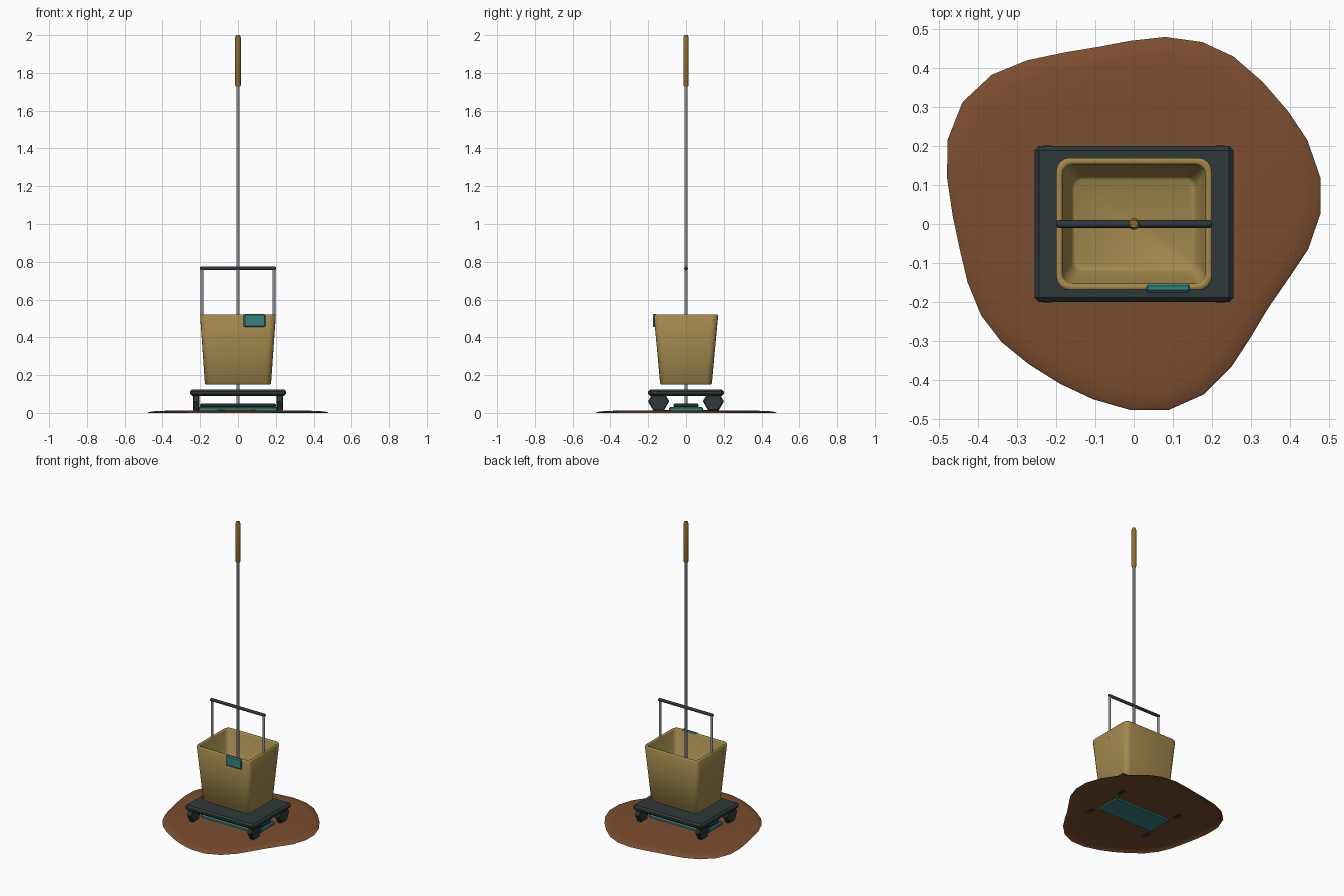
import bpy, bmesh, math
from mathutils import Matrix, Vector

if "Cube" in bpy.data.objects:
    bpy.data.objects.remove(bpy.data.objects["Cube"])


def material(name, rgb):
    m = bpy.data.materials.new(name)
    m.diffuse_color = (*rgb, 1)
    m.use_nodes = True
    m.node_tree.nodes["Principled BSDF"].inputs["Base Color"].default_value = m.diffuse_color
    return m


GOLD = material("mustard plastic", (0.37, 0.25, 0.075))
MUD = material("muddy brown", (0.20, 0.075, 0.03))
DARK = material("charcoal", (0.028, 0.04, 0.042))
TEAL = material("teal cloth", (0.04, 0.22, 0.20))
STEEL = material("grey steel", (0.25, 0.28, 0.30))
GRIP = material("ochre grip", (0.27, 0.15, 0.03))


def finish(name, bm, mat, smooth=None):
    bmesh.ops.recalc_face_normals(bm, faces=bm.faces[:])
    me = bpy.data.meshes.new(name)
    bm.to_mesh(me)
    bm.free()
    me.materials.append(mat)
    ob = bpy.data.objects.new(name, me)
    bpy.context.collection.objects.link(ob)
    if smooth is not None:
        for o in bpy.context.selected_objects:
            o.select_set(False)
        bpy.context.view_layer.objects.active = ob
        ob.select_set(True)
        bpy.ops.object.shade_smooth_by_angle(angle=math.radians(smooth))
    return ob


def box(name, lo, hi, mat, bevel=0.0):
    bm = bmesh.new()
    bmesh.ops.create_cube(bm, size=1)
    lo, hi = Vector(lo), Vector(hi)
    for v in bm.verts:
        v.co = (lo + hi) / 2 + Vector(a * b for a, b in zip(v.co, hi - lo))
    if bevel:
        bmesh.ops.bevel(bm, geom=bm.edges[:], offset=bevel, segments=1,
                        affect='EDGES', profile=0.5)
    return finish(name, bm, mat)


def loft(bm, rings, cap_start=True, cap_end=True):
    vs = [[bm.verts.new(p) for p in r] for r in rings]
    n = len(vs[0])
    for a, b in zip(vs, vs[1:]):
        for i in range(n):
            j = (i + 1) % n
            bm.faces.new((a[i], a[j], b[j], b[i]))
    if cap_start:
        bm.faces.new(vs[0][::-1])
    if cap_end:
        bm.faces.new(vs[-1])


def lathe(name, profile, mat, sides, origin=(0, 0, 0), axis='Z', smooth=40):
    """Revolve (radius, height) pairs about an axis."""
    bm = bmesh.new()
    loft(bm, [[(r * math.cos(t), r * math.sin(t), h)
               for t in (2 * math.pi * i / sides for i in range(sides))]
              for r, h in profile])
    if axis == 'X':
        bm.transform(Matrix.Rotation(math.pi / 2, 4, 'X') @
                     Matrix.Rotation(math.pi / 2, 4, 'Y'))
        # settle the axis exactly along x
        d = [max(v.co[k] for v in bm.verts) - min(v.co[k] for v in bm.verts) for k in range(3)]
        if d[1] > d[0]:
            bm.transform(Matrix.Rotation(math.pi / 2, 4, 'Z'))
    bm.transform(Matrix.Translation(origin))
    return finish(name, bm, mat, smooth)


def round_rect(hx, hy, r, z, seg=4):
    pts = []
    for k, (sx, sy) in enumerate(((1, 1), (-1, 1), (-1, -1), (1, -1))):
        for i in range(seg + 1):
            t = math.pi / 2 * (k + i / seg)
            pts.append((sx * (hx - r) + r * math.cos(t),
                        sy * (hy - r) + r * math.sin(t), z))
    return pts


# Puddle: irregular shallow dome
outline = [(.478, .12), (.445, .215), (.395, .29), (.33, .365), (.255, .43), (.175, .467),
           (.08, .48), (-.01, .47), (-.09, .455), (-.18, .44), (-.275, .42), (-.365, .383),
           (-.44, .313), (-.478, .217), (-.48, .12), (-.465, .02), (-.447, -.065),
           (-.427, -.15), (-.392, -.235), (-.34, -.303), (-.27, -.36), (-.19, -.41),
           (-.105, -.45), (-.01, -.477), (.09, -.477), (.18, -.437), (.25, -.367),
           (.30, -.29), (.345, -.215), (.40, -.135), (.447, -.065), (.478, .025)]
bm = bmesh.new()
loft(bm, [[(x * s, y * s, z) for x, y in outline]
          for s, z in ((1, 0), (.985, .005), (.9, .010), (.7, .013), (.3, .014))],
     cap_start=False)
puddle = finish("puddle", bm, MUD, 60)
if puddle.data.polygons[-1].normal.z < 0:
    puddle.data.flip_normals()

# Bucket: tapered, rounded, open at the top
bm = bmesh.new()
loft(bm, [round_rect(.170, .132, .03, .150), round_rect(.175, .137, .032, .156),
          round_rect(.200, .170, .035, .515), round_rect(.197, .167, .033, .520),
          round_rect(.187, .156, .028, .520), round_rect(.184, .153, .027, .515),
          round_rect(.160, .122, .025, .172), round_rect(.152, .114, .022, .166)])
finish("bucket", bm, GOLD, 60)

# Carrying handle
for s in (-1, 1):
    lathe("handle_post", [(.008, .47), (.008, .765)], STEEL, 10, (s * .19, 0, 0))
lathe("handle_bar", [(.007, -.2), (.010, -.195), (.010, .195), (.007, .2)],
      DARK, 10, (0, 0, .765), 'X')

# Cloth hung over the front rim
box("rim_cloth", (.03, -.176, .455), (.146, -.153, .523), TEAL, .006)

# Dolly platform and wheels
box("dolly_platform", (-.255, -.2, .09), (.255, .2, .125), DARK, .011)
for sx in (-1, 1):
    for sy in (-1, 1):
        bm = bmesh.new()
        loft(bm, [[(sx * .222 + dx, sy * .145 + r * math.cos(t), .061 + r * math.sin(t))
                   for t in (math.pi / 3 * i for i in range(6))]
                  for dx, r in ((-.017, .05), (-.012, .056), (.012, .056), (.017, .05))])
        finish("wheel", bm, DARK)

# Mop: pad, clamp plate, pole and grip
box("mop_pad", (-.21, -.09, .003), (.21, .09, .031), TEAL, .006)
box("mop_clamp", (-.2, -.066, .029), (.2, .066, .049), DARK, .006)
lathe("mop_pole", [(.008, .045), (.008, 1.76)], STEEL, 12)
lathe("mop_grip", [(.012, 1.728), (.015, 1.738), (.015, 1.985), (.010, 2.0)], GRIP, 10)
